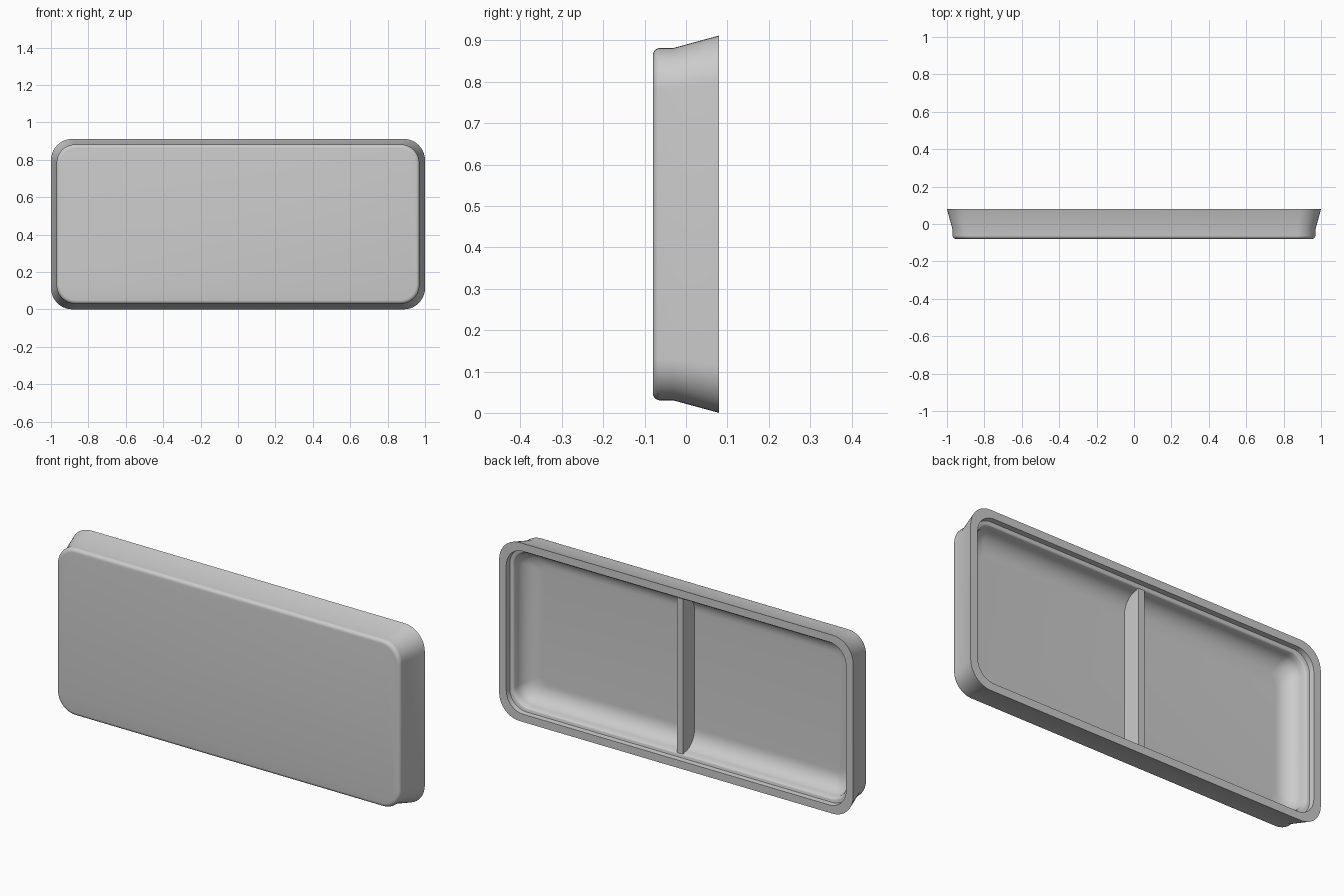
import bpy, bmesh, math

HALF_W, HALF_H = 1.0, 0.456
CORNER_STEPS = 10

if "Cube" in bpy.data.objects:
    bpy.data.objects.remove(bpy.data.objects["Cube"])

grey = bpy.data.materials.new("plain_grey")
grey.use_nodes = True
colour = (0.6, 0.6, 0.6, 1)
grey.diffuse_color = colour
grey.node_tree.nodes["Principled BSDF"].inputs["Base Color"].default_value = colour


def finish(bm, name, angle):
    bmesh.ops.recalc_face_normals(bm, faces=bm.faces[:])
    mesh = bpy.data.meshes.new(name)
    bm.to_mesh(mesh)
    bm.free()
    mesh.materials.append(grey)
    obj = bpy.data.objects.new(name, mesh)
    bpy.context.collection.objects.link(obj)
    bpy.ops.object.select_all(action='DESELECT')
    obj.select_set(True)
    bpy.context.view_layer.objects.active = obj
    bpy.ops.object.shade_smooth_by_angle(angle=math.radians(angle))
    return obj


def rounded_ring(bm, inset, y):
    """Rounded rectangle, inset from the outer rim, at depth y."""
    radius = max(0.115 - 0.5 * inset, 0.03)
    cx, cz = HALF_W - inset - radius, HALF_H - inset - radius
    ring = []
    for quarter, (sx, sz) in enumerate([(1, 1), (-1, 1), (-1, -1), (1, -1)]):
        for i in range(CORNER_STEPS + 1):
            a = (quarter + i / CORNER_STEPS) * math.pi / 2
            ring.append(bm.verts.new((sx * cx + radius * math.cos(a), y,
                                      HALF_H + sz * cz + radius * math.sin(a))))
    return ring


def arc(inset, y, r_in, r_y, start, end, steps):
    """Elliptical arc in the wall section, as (inset, y) pairs."""
    angles = [math.radians(start + (end - start) * i / steps) for i in range(steps + 1)]
    return [(inset + r_in * math.cos(a), y + r_y * math.sin(a)) for a in angles]


# Wall section: front edge, flared skirt, rim, seat ledge, inner fillet
section = arc(0.048, -0.062, 0.018, 0.018, 270, 180, 5)
section += [(0.03, -0.03), (0.0, 0.08), (0.04, 0.08), (0.042, 0.054)]
section += arc(0.052, 0.042, 0.01, 0.01, 90, 0, 4)
section += arc(0.155, 0.035, 0.09, 0.08, 180, 270, 10)

# Tray shell
bm = bmesh.new()
rings = [rounded_ring(bm, inset, y) for inset, y in section]
for a, b in zip(rings, rings[1:]):
    for i in range(len(a)):
        j = (i + 1) % len(a)
        bm.faces.new((a[i], a[j], b[j], b[i]))
bm.faces.new(rings[0])
bm.faces.new(rings[-1])
finish(bm, "tray_shell", 35)

# Divider across the middle, its ends sunk into the walls
bm = bmesh.new()
bmesh.ops.create_cube(bm, size=1)
for v in bm.verts:
    v.co.x *= 0.034
    v.co.y = 0.05 if v.co.y > 0 else -0.06
    v.co.z = HALF_H + v.co.z * 2 * (HALF_H - 0.06)
finish(bm, "centre_divider", 30)
